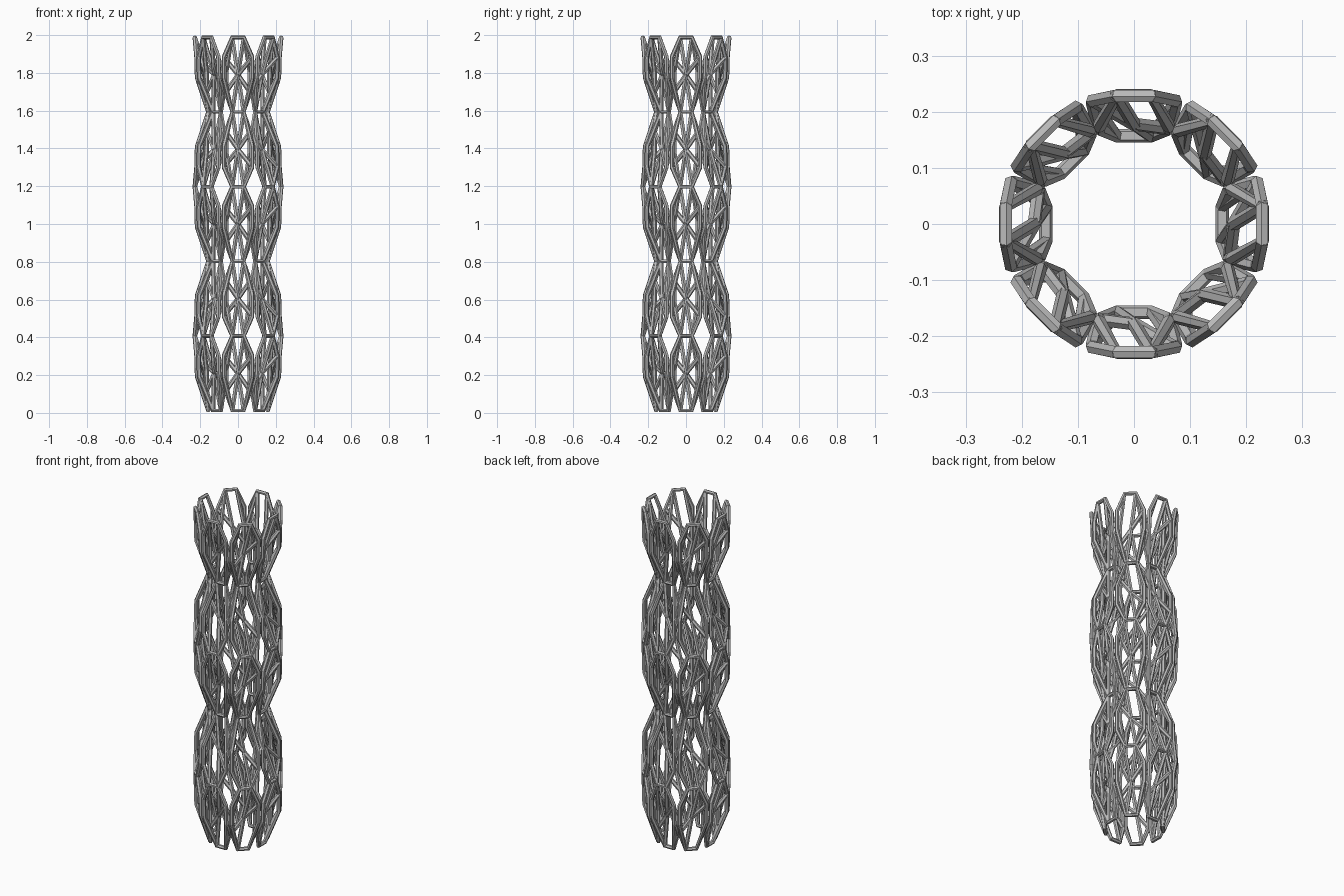
import bpy
from math import pi
from mathutils import Matrix, Vector

cube = bpy.data.objects.get("Cube")
if cube:
    bpy.data.objects.remove(cube, do_unlink=True)

steel = bpy.data.materials.new("light grey steel")
steel.use_nodes = True
grey = (0.5, 0.5, 0.5, 1)
steel.diffuse_color = grey
steel.node_tree.nodes["Principled BSDF"].inputs["Base Color"].default_value = grey

SIDES, TIERS = 8, 5
TUBE = 0.0122
HEIGHT = 2 - 2 * TUBE
TIER = HEIGHT / TIERS

# Cell corners: sideways offset, distance from the axis, fraction of tier height
WAIST = (0.030, 0.157, 0)
RIM = (0.031, 0.229, 1)
OUTER_TOP = (0.074, 0.220, 0.74)
OUTER_LOW = (0.074, 0.217, 0.46)
INNER_TOP = (0.062, 0.174, 0.54)
INNER_LOW = (0.062, 0.170, 0.24)
HEART = (0, 0.178, 0.5)


def mirrored(p):
    return (-p[0], p[1], p[2])


def ring(half):
    """Closed loop from a right half running from waist to rim."""
    return half + [mirrored(p) for p in reversed(half)]


outer_loop = ring([WAIST, OUTER_LOW, OUTER_TOP, RIM])
inner_loop = ring([WAIST, INNER_LOW, INNER_TOP, RIM])
link = [OUTER_LOW, INNER_LOW]
brace = [(0.070, 0.219, 0.72), HEART, (-0.060, 0.170, 0.28)]
spine = [RIM, HEART, mirrored(WAIST)]


def tubes(name, paths, tier, closed):
    """Six-sided tubes along the paths, repeated around the axis."""
    curve = bpy.data.curves.new(name, "CURVE")
    curve.dimensions = "3D"
    curve.bevel_depth = TUBE
    curve.bevel_resolution = 1
    curve.use_fill_caps = True
    for side in range(SIDES):
        turn = Matrix.Rotation(2 * pi * side / SIDES, 3, "Z")
        for path in paths:
            spline = curve.splines.new("POLY")
            spline.points.add(len(path) - 1)
            spline.use_cyclic_u = closed
            spline.use_smooth = False
            for point, (x, r, t) in zip(spline.points, path):
                # Every second tier is upside down, making the wavy outline
                level = tier + (1 - t if tier % 2 else t)
                pos = turn @ Vector((x, -r, TUBE + level * TIER))
                point.co = (*pos, 1)
    curve.materials.append(steel)
    obj = bpy.data.objects.new(name, curve)
    bpy.context.collection.objects.link(obj)
    bpy.ops.object.select_all(action="DESELECT")
    obj.select_set(True)
    bpy.context.view_layer.objects.active = obj
    bpy.ops.object.convert(target="MESH")


# Stack the tiers of lattice cells
for tier in range(TIERS):
    tubes(f"outer_frames_{tier + 1}", [outer_loop], tier, True)
    tubes(f"inner_frames_{tier + 1}", [inner_loop], tier, True)
    tubes(f"side_links_{tier + 1}", [link, [mirrored(p) for p in link]], tier, False)
    tubes(f"braces_{tier + 1}", [brace, spine], tier, False)
